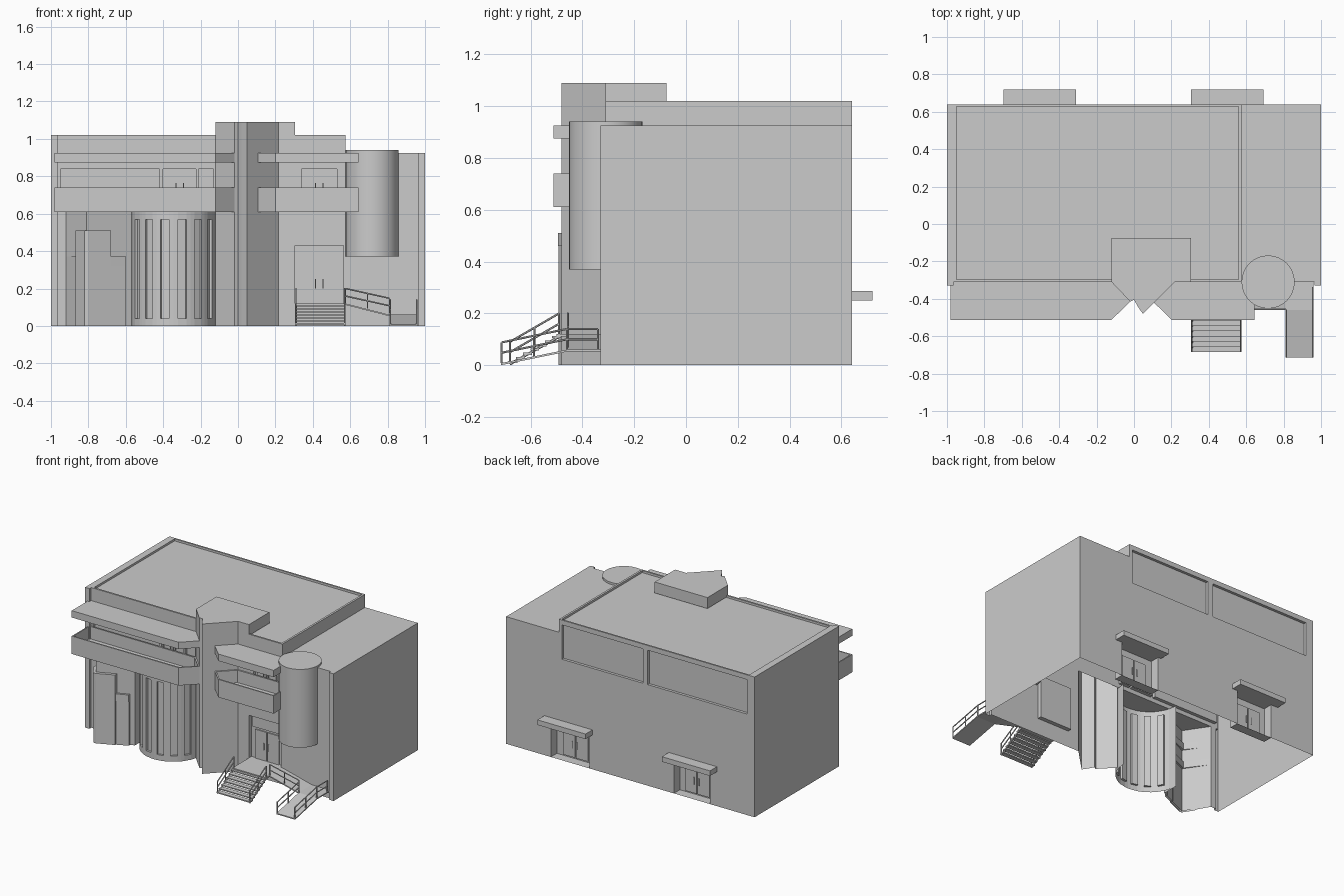
import bpy, bmesh
from math import sin, cos, radians, pi
from mathutils import Vector

cube = bpy.data.objects.get("Cube")
if cube:
    bpy.data.objects.remove(cube)

grey = bpy.data.materials.new("grey concrete")
grey.use_nodes = True
grey.diffuse_color = (0.6, 0.6, 0.6, 1)
grey.node_tree.nodes["Principled BSDF"].inputs["Base Color"].default_value = (0.6, 0.6, 0.6, 1)


def finish(name, bm):
    mesh = bpy.data.meshes.new(name)
    bm.to_mesh(mesh)
    bm.free()
    mesh.materials.append(grey)
    obj = bpy.data.objects.new(name, mesh)
    bpy.context.collection.objects.link(obj)
    return obj


def quad(bm, *pts):
    return bm.faces.new([bm.verts.new(p) for p in pts])


def prism(name, pts, z0, z1, tray=0):
    """Closed upright prism; tray hollows the top by that depth."""
    bm = bmesh.new()
    base = bm.faces.new([bm.verts.new((x, y, z0)) for x, y in pts])
    ext = bmesh.ops.extrude_face_region(bm, geom=[base])["geom"]
    bmesh.ops.translate(bm, vec=(0, 0, z1 - z0),
                        verts=[g for g in ext if isinstance(g, bmesh.types.BMVert)])
    if not any(f is base for f in bm.faces):
        bm.faces.new([v for v in bm.verts if abs(v.co.z - z0) < 1e-6])
    bmesh.ops.recalc_face_normals(bm, faces=bm.faces)
    if tray:
        top = max(bm.faces, key=lambda f: f.normal.z)
        bmesh.ops.inset_region(bm, faces=[top], thickness=0.012)
        ext = bmesh.ops.extrude_face_region(bm, geom=[top])["geom"]
        bmesh.ops.translate(bm, vec=(0, 0, -tray),
                            verts=[g for g in ext if isinstance(g, bmesh.types.BMVert)])
        if top.is_valid:
            bm.faces.remove(top)
    return finish(name, bm)


def box(name, x0, x1, y0, y1, z0, z1):
    return prism(name, [(x0, y0), (x1, y0), (x1, y1), (x0, y1)], z0, z1)


def sheet(name, path, z0, z1):
    """Upright wall along an open path, facing right of travel."""
    bm = bmesh.new()
    for a, b in zip(path, path[1:]):
        quad(bm, (*a, z0), (*b, z0), (*b, z1), (*a, z1))
    return finish(name, bm)


def wall(name, x0, x1, z0, z1, y, holes, depth, facing=-1, skip=()):
    """Flat wall with recessed rectangles; skip lists areas left out."""
    bm = bmesh.new()
    cuts = list(holes) + list(skip)
    xs = sorted({x0, x1, *[v for h in cuts for v in h[:2]]})
    zs = sorted({z0, z1, *[v for h in cuts for v in h[2:]]})
    for xa, xb in zip(xs, xs[1:]):
        for za, zb in zip(zs, zs[1:]):
            cx, cz = (xa + xb) / 2, (za + zb) / 2
            if not any(h[0] < cx < h[1] and h[2] < cz < h[3] for h in cuts):
                quad(bm, (xa, y, za), (xb, y, za), (xb, y, zb), (xa, y, zb))
    yi = y - facing * depth
    for xa, xb, za, zb in holes:
        ring = [(xa, za), (xb, za), (xb, zb), (xa, zb)]
        quad(bm, *[(x, yi, z) for x, z in ring])
        for (ax, az), (bx, bz) in zip(ring, ring[1:] + ring[:1]):
            quad(bm, (ax, y, az), (bx, y, bz), (bx, yi, bz), (ax, yi, az))
    if facing > 0:
        bmesh.ops.reverse_faces(bm, faces=bm.faces)
    return finish(name, bm)


def bar(name, p, q, r=0.004):
    p, q = Vector(p), Vector(q)
    bm = bmesh.new()
    bmesh.ops.create_cone(bm, cap_ends=True, segments=6, radius1=r, radius2=r,
                          depth=(q - p).length)
    obj = finish(name, bm)
    obj.location = (p + q) / 2
    obj.rotation_euler = (q - p).to_track_quat("Z", "Y").to_euler()


def railing(name, p, q, posts=3, height=0.08):
    p, q = Vector(p), Vector(q)
    for k in (0.5, 1):
        up = Vector((0, 0, height * k))
        bar(name + "_rail", p + up, q + up)
    for i in range(posts):
        foot = p.lerp(q, i / (posts - 1))
        bar(name + "_post", foot, foot + Vector((0, 0, height)))


def double_door(name, x0, x1, y, z0, z1, out):
    """Two thin leaves with pull handles on a wall at y."""
    mid = (x0 + x1) / 2
    for a, b, h in ((x0, mid - 0.004, mid - 0.02), (mid + 0.004, x1, mid + 0.02)):
        box(name + "_leaf", a, b, *sorted((y, y + out * 0.008)), z0, z1)
        zc = (z0 + z1) / 2
        bar(name + "_handle", (h, y + out * 0.016, zc - 0.025), (h, y + out * 0.016, zc + 0.025), 0.003)


FRONT, BACK, TOP, LOW, FLOOR = -0.31, 0.64, 1.02, 0.925, 0.61

# Outer walls with projecting end fins
sheet("right_side_wall", [(-1, BACK), (-1, -0.33), (-0.965, -0.33), (-0.965, FRONT)], 0, TOP)
sheet("left_side_wall", [(0.965, FRONT), (0.965, -0.33), (1, -0.33), (1, BACK)], 0, LOW)
sheet("roof_step_wall", [(0.575, FRONT), (0.575, BACK)], LOW, TOP)
wall("upper_front_wall", -0.965, 0.575, FLOOR, TOP, FRONT,
     [(-0.95, -0.42, 0.64, 0.84), (-0.4, -0.225, 0.64, 0.84),
      (-0.21, -0.13, 0.64, 0.84), (0.34, 0.53, 0.64, 0.84)], 0.025)
wall("entrance_wall", 0.215, 0.575, 0, FLOOR, FRONT, [(0.305, 0.565, 0.12, 0.43)], 0.03)
wall("wing_front_wall", 0.575, 0.965, 0, LOW, FRONT, [], 0)
door_x = [(-0.64, -0.35), (0.33, 0.64)]
wall("back_wall", -1, 1, 0, TOP, BACK, [(a, b, 0, 0.25) for a, b in door_x], 0.07, 1,
     [(0.575, 1, LOW, TOP), (-0.94, -0.14, 0.735, 0.985), (-0.1, 0.55, 0.735, 0.985)])
for a, b in ((-0.94, -0.14), (-0.1, 0.55)):
    wall("back_window", a, b, 0.735, 0.985, BACK, [(a, b, 0.735, 0.985)], 0.02, 1)

# Roofs and parapet
prism("wing_roof", [(0.575, FRONT), (0.965, FRONT), (0.965, -0.33), (1, -0.33),
                    (1, BACK), (0.575, BACK)], LOW - 0.01, LOW)
box("main_roof", -0.96, 0.565, -0.305, 0.63, 0.99, 1.005)
box("parapet", -1, -0.95, FRONT, BACK, 0.99, TOP)
box("parapet_fin_cap", -1, -0.965, -0.33, FRONT, 0.99, TOP)
box("parapet", 0.56, 0.575, FRONT, BACK, 0.99, TOP)
box("parapet", -0.95, 0.56, 0.628, BACK, 0.99, TOP)
box("parapet", -0.95, 0.56, FRONT, -0.297, 0.99, TOP)

# Pointed tower and its roof box
prow = [(-0.12, FRONT), (-0.02, -0.415), (0, -0.405), (0.02, -0.44), (0.047, -0.48), (0.217, FRONT)]
sheet("tower_wall", prow, 0, TOP)
prism("tower_top", prow + [(0.305, FRONT), (0.305, -0.075), (-0.12, -0.075)], TOP - 0.01, 1.09)

# Ground floor prow with stepped portal
sheet("corner_prow", [(-0.965, FRONT), (-0.92, FRONT), (-0.81, -0.475), (-0.57, -0.37),
                      (-0.57, -0.25)], 0, FLOOR)
sheet("portal_low", [(-0.92, FRONT), (-0.82, -0.485), (-0.8, -0.485), (-0.6, -0.398),
                     (-0.6, -0.37)], 0, 0.36)
prism("portal_low_cap", [(-0.92, FRONT), (-0.82, -0.488), (-0.8, -0.488), (-0.6, -0.4),
                         (-0.6, -0.37), (-0.81, -0.46)], 0.32, 0.37)
sheet("portal_high", [(-0.87, -0.385), (-0.87, -0.415), (-0.82, -0.492), (-0.8, -0.492),
                      (-0.68, -0.44), (-0.68, -0.41)], 0, 0.47)
prism("portal_high_cap", [(-0.87, -0.385), (-0.87, -0.418), (-0.82, -0.495), (-0.8, -0.495),
                          (-0.68, -0.443), (-0.68, -0.41), (-0.81, -0.46)], 0.46, 0.51)

# Round bay with tall slit windows
bm = bmesh.new()
slits = [-60, -36, -12, 12, 36, 60]
angles = sorted({-90, -74, 0, 74, 90, *[s + d for s in slits for d in (-6, 6)],
                 *[s + 12 for s in slits[:-1]]})


def bay(a, z, r=0.225):
    return (-0.345 + r * sin(radians(a)), -0.25 - r * cos(radians(a)), z)


for a, b in zip(angles, angles[1:]):
    slit = any(abs((a + b) / 2 - s) < 1 for s in slits)
    for z0, z1 in ((0, 0.04), (0.04, 0.57), (0.57, FLOOR)):
        r = 0.21 if slit and z0 == 0.04 else 0.225
        quad(bm, bay(a, z0, r), bay(b, z0, r), bay(b, z1, r), bay(a, z1, r))
        if r < 0.225:
            quad(bm, bay(a, z0), bay(a, z0, r), bay(a, z1, r), bay(a, z1))
            quad(bm, bay(b, z0, r), bay(b, z0), bay(b, z1), bay(b, z1, r))
            quad(bm, bay(a, z0), bay(b, z0), bay(b, z0, r), bay(a, z0, r))
            quad(bm, bay(a, z1, r), bay(b, z1, r), bay(b, z1), bay(a, z1))
finish("round_bay", bm)

# Hanging round turret
turret = prism("round_turret", [(0.717 + 0.142 * cos(i * pi / 16), FRONT + 0.142 * sin(i * pi / 16))
                                for i in range(32)], 0.37, 0.94)
bpy.context.view_layer.objects.active = turret
turret.select_set(True)
bpy.ops.object.shade_smooth_by_angle()

# Balconies below and canopies above, on both sides of the tower
sides = {"right": [(-0.98, FRONT), (-0.98, -0.512), (-0.12, -0.512), (-0.02, -0.415), (-0.12, FRONT)],
         "left": [(0.217, FRONT), (0.107, -0.42), (0.2, -0.512), (0.645, -0.512), (0.645, FRONT)]}
for side, outline in sides.items():
    prism(side + "_balcony", outline, FLOOR, 0.74, 0.09)
    prism(side + "_canopy", outline, 0.875, 0.925)

# Doors and rear awnings
double_door("balcony_door", -0.39, -0.235, -0.285, 0.65, 0.83, -1)
double_door("balcony_door", 0.36, 0.51, -0.285, 0.65, 0.83, -1)
double_door("entrance_door", 0.34, 0.53, -0.28, 0.12, 0.33, -1)
box("entrance_transom", 0.315, 0.555, -0.288, -0.28, 0.345, 0.42)
for a, b in door_x:
    mid = (a + b) / 2
    double_door("back_door", mid - 0.1, mid + 0.1, 0.57, 0.01, 0.2, 1)
for x in (-0.697, 0.305):
    box("back_awning", x, x + 0.387, BACK, 0.72, 0.25, 0.287)

# Entrance landing, open stairs and two-part ramp
box("landing", 0.305, 0.575, -0.5, FRONT, 0.11, 0.12)
for i in range(7):
    y, z = -0.685 + i * 0.028, 0.008 + i * 0.016
    box("stair_tread", 0.305, 0.575, y, y + 0.034, z, z + 0.008)
for x in (0.31, 0.57):
    bar("stair_stringer", (x, -0.68, 0.004), (x, -0.49, 0.11), 0.005)
    railing("stair", (x, -0.68, 0.01), (x, -0.49, 0.12))


def ramp(name, corners):
    bm = bmesh.new()
    for drop in (0, -0.008):
        quad(bm, *[Vector(c) + Vector((0, 0, drop)) for c in corners])
    bmesh.ops.bridge_loops(bm, edges=bm.edges[:])
    bmesh.ops.recalc_face_normals(bm, faces=bm.faces)
    finish(name, bm)


ramp("upper_ramp", [(0.575, -0.46, 0.12), (0.81, -0.46, 0.06), (0.81, FRONT, 0.06), (0.575, FRONT, 0.12)])
box("ramp_platform", 0.81, 0.96, -0.46, FRONT, 0.052, 0.06)
ramp("lower_ramp", [(0.81, -0.715, 0.008), (0.96, -0.715, 0.008), (0.96, -0.46, 0.06), (0.81, -0.46, 0.06)])
railing("upper_ramp", (0.575, -0.456, 0.12), (0.81, -0.456, 0.068))
railing("platform", (0.956, -0.46, 0.06), (0.956, -0.34, 0.06), 2)
for x in (0.814, 0.956):
    railing("lower_ramp", (x, -0.712, 0.008), (x, -0.46, 0.06))
